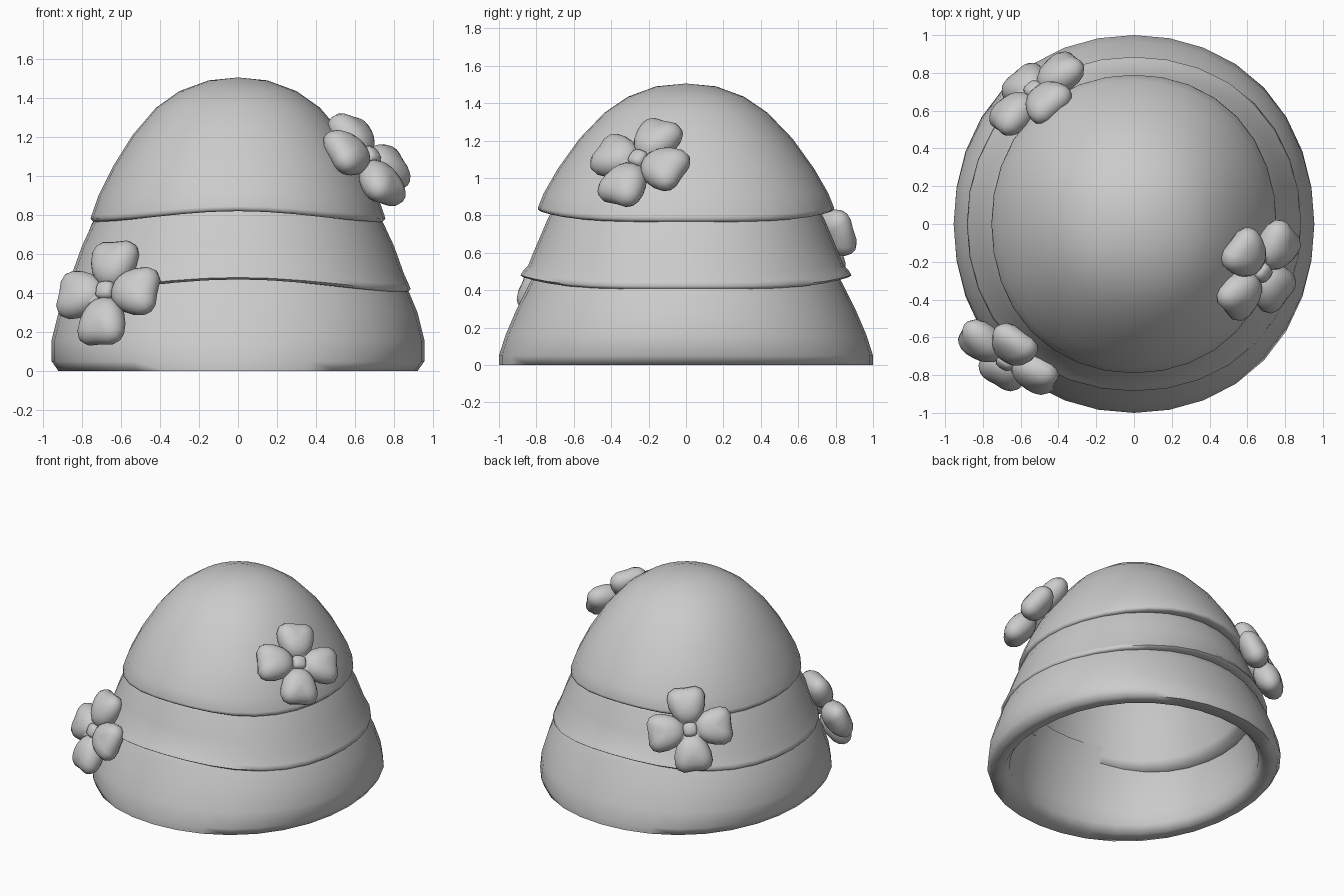
import bpy, bmesh, math
from mathutils import Vector, Matrix

if "Cube" in bpy.data.objects:
    bpy.data.objects.remove(bpy.data.objects["Cube"])

SIDES = 32


def finish(name, bm):
    bmesh.ops.remove_doubles(bm, verts=bm.verts, dist=1e-4)
    bmesh.ops.recalc_face_normals(bm, faces=bm.faces)
    me = bpy.data.meshes.new(name)
    bm.to_mesh(me)
    bm.free()
    ob = bpy.data.objects.new(name, me)
    bpy.context.collection.objects.link(ob)
    bpy.ops.object.select_all(action='DESELECT')
    ob.select_set(True)
    bpy.context.view_layer.objects.active = ob
    bpy.ops.object.shade_smooth_by_angle(angle=math.radians(75))
    return ob


def shell(name, rows, closed):
    """Oval lathe; each row is (x radius, y radius, z, rim lift at front and back)."""
    bm = bmesh.new()
    rings = []
    for rx, ry, z, lift in rows:
        ring = []
        for i in range(SIDES):
            a = 2 * math.pi * i / SIDES
            c, s = math.cos(a), math.sin(a)
            k = 1 + .02 * math.sin(2 * a) ** 2
            ring.append(bm.verts.new((rx * c * k, ry * s * k, z + lift * s ** 4)))
        rings.append(ring)
    pairs = list(zip(rings, rings[1:]))
    if closed:
        pairs.append((rings[-1], rings[0]))
    for r0, r1 in pairs:
        for i in range(SIDES):
            j = (i + 1) % SIDES
            bm.faces.new((r0[i], r0[j], r1[j], r1[i]))
    return finish(name, bm)


# Three overlapping hollow tiers
shell("lower_tier", [
    (.80, .77, .56, 0), (.87, .845, .42, 0), (.92, .905, .30, 0),
    (.955, .965, .16, 0), (.955, 1.0, .05, 0), (.92, 1.0, 0, 0),
    (.84, .90, 0, 0), (.81, .85, .05, 0), (.82, .83, .15, 0),
    (.79, .765, .40, 0), (.73, .70, .56, 0)], True)

shell("middle_tier", [
    (.66, .67, .92, 0), (.735, .74, .78, 0), (.80, .80, .64, 0),
    (.85, .845, .50, .03), (.875, .87, .445, .06), (.885, .885, .42, .06),
    (.87, .87, .405, .065), (.72, .75, .41, .065), (.70, .73, .47, .04),
    (.65, .66, .70, 0), (.57, .58, .92, 0)], True)

shell("top_dome", [
    (0, 0, 1.505, 0), (.15, .16, 1.49, 0), (.30, .31, 1.435, 0),
    (.42, .435, 1.35, 0), (.54, .57, 1.21, 0), (.64, .685, 1.05, 0),
    (.715, .76, .90, .02), (.75, .79, .80, .045), (.755, .79, .78, .05),
    (.74, .775, .765, .055), (.65, .68, .775, .05), (.60, .63, .95, 0),
    (.47, .49, 1.17, 0), (.30, .30, 1.33, 0), (0, 0, 1.41, 0)], False)


def rounded(c, power):
    return math.copysign(abs(c) ** power, c)


def add_petal(bm, mat):
    """Puffy heart-shaped petal lying along +y from the flower centre."""
    made = bmesh.ops.create_uvsphere(bm, u_segments=16, v_segments=10, radius=1)
    for v in made["verts"]:
        x, y, z = v.co
        width = .125 * (1 + .28 * y)
        notch = .015 * max(0, y) * math.exp(-(x / .3) ** 2)
        crease = 1 - .08 * math.exp(-(x / .25) ** 2) * (y > 0)
        v.co = mat @ Vector((rounded(x, .8) * width,
                             .163 + .135 * rounded(y, .85) - notch,
                             z * .088 * crease))


def flower(name, centre, normal, up, roll=0):
    n = Vector(normal).normalized()
    u = Vector(up)
    u = (u - n * u.dot(n)).normalized()
    r = u.cross(n)
    frame = Matrix((r, u, n)).transposed().to_4x4()
    frame = Matrix.Translation(centre) @ frame @ Matrix.Rotation(roll, 4, 'Z')
    bm = bmesh.new()
    for k in range(4):
        add_petal(bm, frame @ Matrix.Rotation(k * math.pi / 2, 4, 'Z'))
    finish(name + "_petals", bm)
    # Rounded square bud
    bm = bmesh.new()
    bmesh.ops.create_uvsphere(bm, u_segments=12, v_segments=8, radius=1)
    for v in bm.verts:
        p = [rounded(c, .65) * .05 for c in v.co]
        v.co = frame @ Vector((p[0], p[1], p[2] + .02))
    finish(name + "_bud", bm)


# Three blossoms on the outside
flower("front_flower", (-.665, -.705, .40), (-.48, -.78, .42), (0, 0, 1), math.radians(3))
flower("side_flower", (.66, -.245, 1.083), (.102, -.054, .10), (-.17, .20, .28))
flower("back_flower", (-.515, .69, .727), (-.56, .72, .42), (0, 0, 1), math.radians(6))
